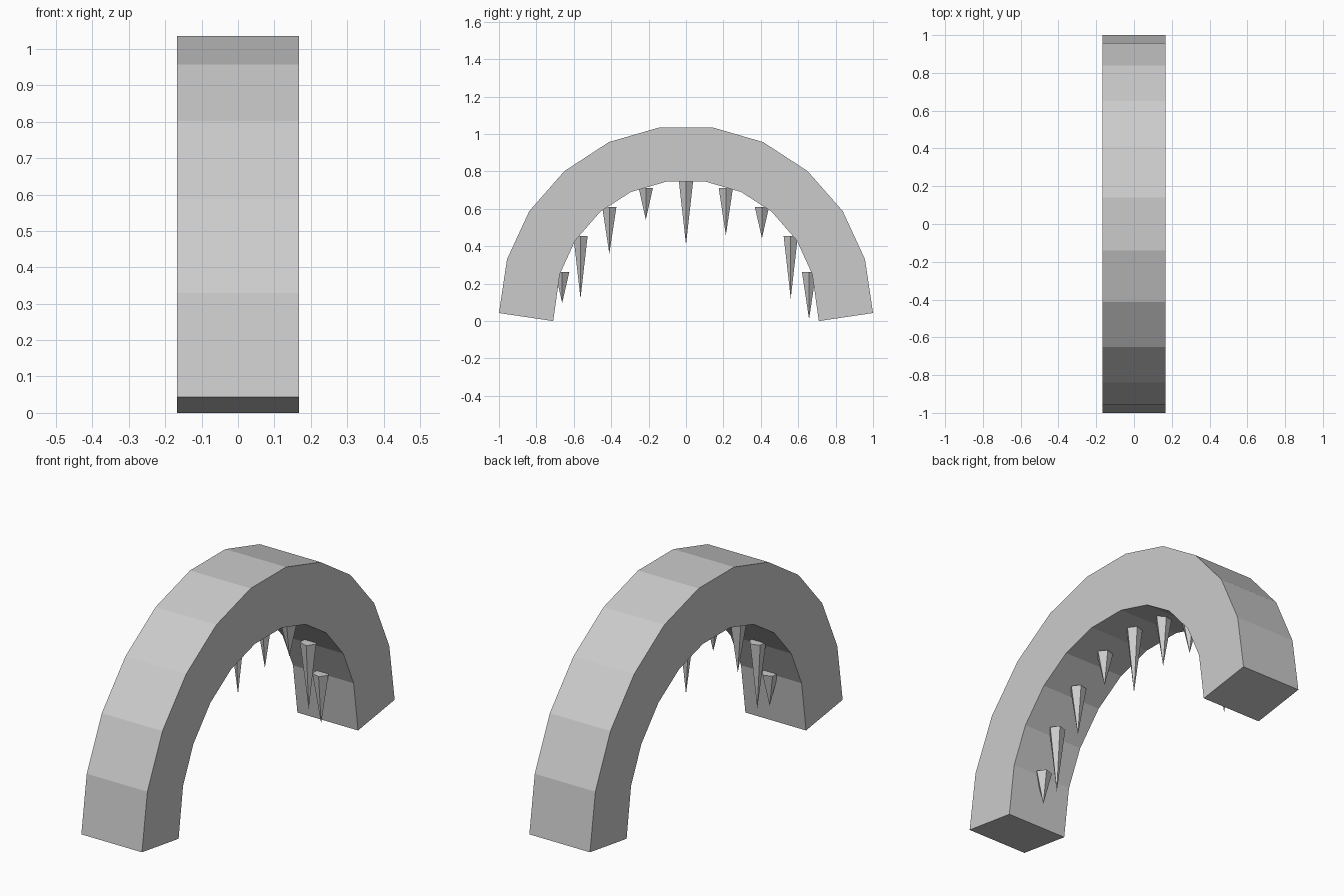
import bpy
import bmesh
import math

if "Cube" in bpy.data.objects:
    bpy.data.objects.remove(bpy.data.objects["Cube"])

stone = bpy.data.materials.new("grey_stone")
stone.diffuse_color = (0.6, 0.6, 0.6, 1)
stone.use_nodes = True
stone.node_tree.nodes["Principled BSDF"].inputs["Base Color"].default_value = stone.diffuse_color


def finish(name, bm):
    bmesh.ops.recalc_face_normals(bm, faces=bm.faces)
    mesh = bpy.data.meshes.new(name)
    bm.to_mesh(mesh)
    bm.free()
    mesh.materials.append(stone)
    ob = bpy.data.objects.new(name, mesh)
    bpy.context.collection.objects.link(ob)
    return ob


# Faceted arch: half profiles (y, z) from foot to crown, mirrored and extruded
HALF_WIDTH = 0.168
outer = [(1.0, 0.043), (0.957, 0.33), (0.838, 0.588), (0.65, 0.802), (0.412, 0.957), (0.14, 1.036)]
inner = [(0.71, 0.0), (0.675, 0.25), (0.593, 0.43), (0.458, 0.585), (0.295, 0.69), (0.107, 0.745)]


def full(half):
    return half + [(-y, z) for y, z in reversed(half)]


bm = bmesh.new()
rings = []
for (yo, zo), (yi, zi) in zip(full(outer), full(inner)):
    rings.append([bm.verts.new(p) for p in (
        (-HALF_WIDTH, yo, zo), (HALF_WIDTH, yo, zo),
        (HALF_WIDTH, yi, zi), (-HALF_WIDTH, yi, zi))])
for a, b in zip(rings, rings[1:]):
    for i in range(4):
        j = (i + 1) % 4
        bm.faces.new((a[i], a[j], b[j], b[i]))
bm.faces.new(rings[0])
bm.faces.new(rings[-1])
finish("arch", bm)


# Hanging five-sided spikes: y position, top height, tip height
spikes = [
    (-0.662, 0.262, 0.097), (-0.564, 0.455, 0.12), (-0.41, 0.61, 0.36),
    (-0.215, 0.712, 0.542), (0.0, 0.748, 0.408), (0.213, 0.712, 0.458),
    (0.406, 0.61, 0.443), (0.56, 0.455, 0.12), (0.658, 0.262, 0.01),
]
SIDES, RADIUS = 5, 0.04
for n, (y, top, tip) in enumerate(spikes, 1):
    bm = bmesh.new()
    point = bm.verts.new((0, y, tip))
    ring = []
    for k in range(SIDES):
        a = 2 * math.pi * k / SIDES
        ring.append(bm.verts.new((RADIUS * math.cos(a), y + RADIUS * math.sin(a), top)))
    bm.faces.new(ring)
    for k in range(SIDES):
        bm.faces.new((ring[k], ring[(k + 1) % SIDES], point))
    finish(f"spike_{n}", bm)
